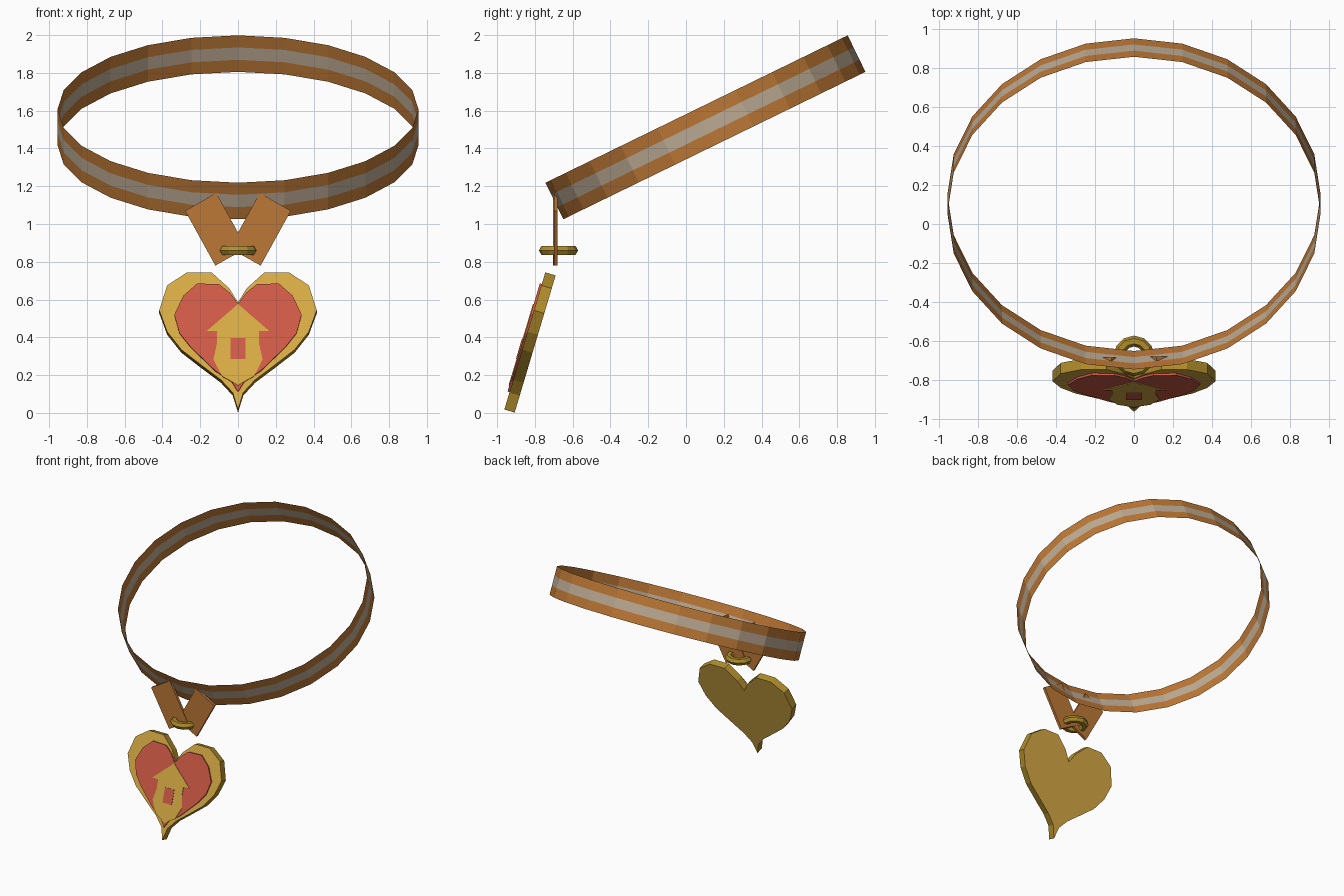
import bpy, bmesh, math
from mathutils import Vector, Matrix

if "Cube" in bpy.data.objects:
    bpy.data.objects.remove(bpy.data.objects["Cube"])


def srgb(r, g, b):
    return tuple(((c + 0.055) / 1.055) ** 2.4 for c in (r, g, b)) + (1.0,)


def material(name, rgb):
    m = bpy.data.materials.new(name)
    m.diffuse_color = srgb(*rgb)
    m.use_nodes = True
    m.node_tree.nodes["Principled BSDF"].inputs["Base Color"].default_value = m.diffuse_color
    return m


LEATHER = material("leather brown", (0.74, 0.47, 0.21))
STRIPE = material("stripe grey beige", (0.74, 0.67, 0.58))
GOLD = material("gold", (0.85, 0.675, 0.27))
OLIVE = material("dark gold", (0.69, 0.555, 0.17))
RED = material("red enamel", (0.82, 0.355, 0.275))


def finish(name, bm, mats, recalc=True):
    if recalc:
        bmesh.ops.recalc_face_normals(bm, faces=bm.faces[:])
    me = bpy.data.meshes.new(name)
    bm.to_mesh(me)
    bm.free()
    for m in mats:
        me.materials.append(m)
    ob = bpy.data.objects.new(name, me)
    bpy.context.collection.objects.link(ob)
    return ob


def prism(name, pts, place, d0, d1, mats):
    """Extrude an (x, z) outline between depths d0 and d1; sides use the last material."""
    bm = bmesh.new()
    a = [bm.verts.new(place(x, z, d0)) for x, z in pts]
    b = [bm.verts.new(place(x, z, d1)) for x, z in pts]
    n = len(pts)
    bm.faces.new(a)
    bm.faces.new(b[::-1])
    for i in range(n):
        j = (i + 1) % n
        f = bm.faces.new((a[j], a[i], b[i], b[j]))
        f.material_index = len(mats) - 1
    return finish(name, bm, mats)


def mirrored(half):
    """Close a right-hand outline by mirroring it across x = 0."""
    return half + [(-x, z) for x, z in reversed(half) if x > 0]


# Collar band: thin tilted oval loop with a stripe along the middle
SEG, RX, RY, H = 24, 0.955, 0.89, 0.215
frame = Matrix.Translation((0, 0.103, 1.512)) @ Matrix.Rotation(math.radians(26), 4, 'X')
bm = bmesh.new()
rows = []
for h in (-0.5, -0.17, 0.17, 0.5):
    rows.append([bm.verts.new(frame @ Vector((RX * math.sin(math.tau * i / SEG),
                                              -RY * math.cos(math.tau * i / SEG), h * H)))
                 for i in range(SEG)])
for r in range(3):
    for i in range(SEG):
        j = (i + 1) % SEG
        f = bm.faces.new((rows[r][i], rows[r][j], rows[r + 1][j], rows[r + 1][i]))
        f.material_index = 1 if r == 1 else 0
finish("collar_band", bm, [LEATHER, STRIPE], recalc=False)

# Two crossing strap tabs hanging from the band
tab = [(0.28, 1.07), (0.12, 0.78), (-0.045, 0.872), (0.115, 1.165)]
for side, s in (("right", 1), ("left", -1)):
    prism("strap_" + side, [(s * x, z) for x, z in tab],
          lambda x, z, d: (x, d, z), -0.701 + 0.002 * s, -0.681 + 0.002 * s, [LEATHER])

# Hanging ring: low-poly torus lying flat
bm = bmesh.new()
MAJ, MIN, R, T = 12, 6, 0.076, 0.028
ring = []
for i in range(MAJ):
    a = math.tau * i / MAJ
    loop = []
    for k in range(MIN):
        b = math.tau * k / MIN
        rad = R + T * math.cos(b)
        loop.append(bm.verts.new((rad * math.sin(a), -0.675 + rad * math.cos(a),
                                  0.86 + T * math.sin(b))))
    ring.append(loop)
for i in range(MAJ):
    for k in range(MIN):
        p, q = ring[i], ring[(i + 1) % MAJ]
        bm.faces.new((p[k], q[k], q[(k + 1) % MIN], p[(k + 1) % MIN]))
finish("hanging_ring", bm, [OLIVE])


# Heart pendant: everything lies on one leaning plane, d is depth behind its front
def lean(x, z, d):
    return (x, -0.961 + 0.2986 * (z - 0.02) + 0.958 * d, z - 0.286 * d)


heart = mirrored([(0, 0.585), (0.047, 0.66), (0.14, 0.744), (0.27, 0.744), (0.375, 0.675),
                  (0.417, 0.543), (0.375, 0.43), (0.30, 0.335), (0.19, 0.25), (0.09, 0.175),
                  (0.028, 0.108), (0, 0.018)])
prism("heart_plate", heart, lean, 0.0, 0.057, [GOLD, OLIVE])

inlay = mirrored([(0, 0.575), (0.045, 0.635), (0.10, 0.678), (0.216, 0.682), (0.29, 0.617),
                  (0.337, 0.517), (0.31, 0.42), (0.25, 0.345), (0.12, 0.22), (0.035, 0.165),
                  (0, 0.11)])
prism("heart_inlay", inlay, lean, -0.011, 0.005, [RED])

# House emblem and its door
house = mirrored([(0, 0.572), (0.165, 0.43), (0.112, 0.43), (0.112, 0.36), (0.13, 0.28),
                  (0.085, 0.19), (0.03, 0.16), (0, 0.142)])
prism("house_emblem", house, lean, -0.015, -0.008, [GOLD])
prism("house_door", mirrored([(0.041, 0.39), (0.041, 0.28)]), lean, -0.018, -0.012, [RED])
